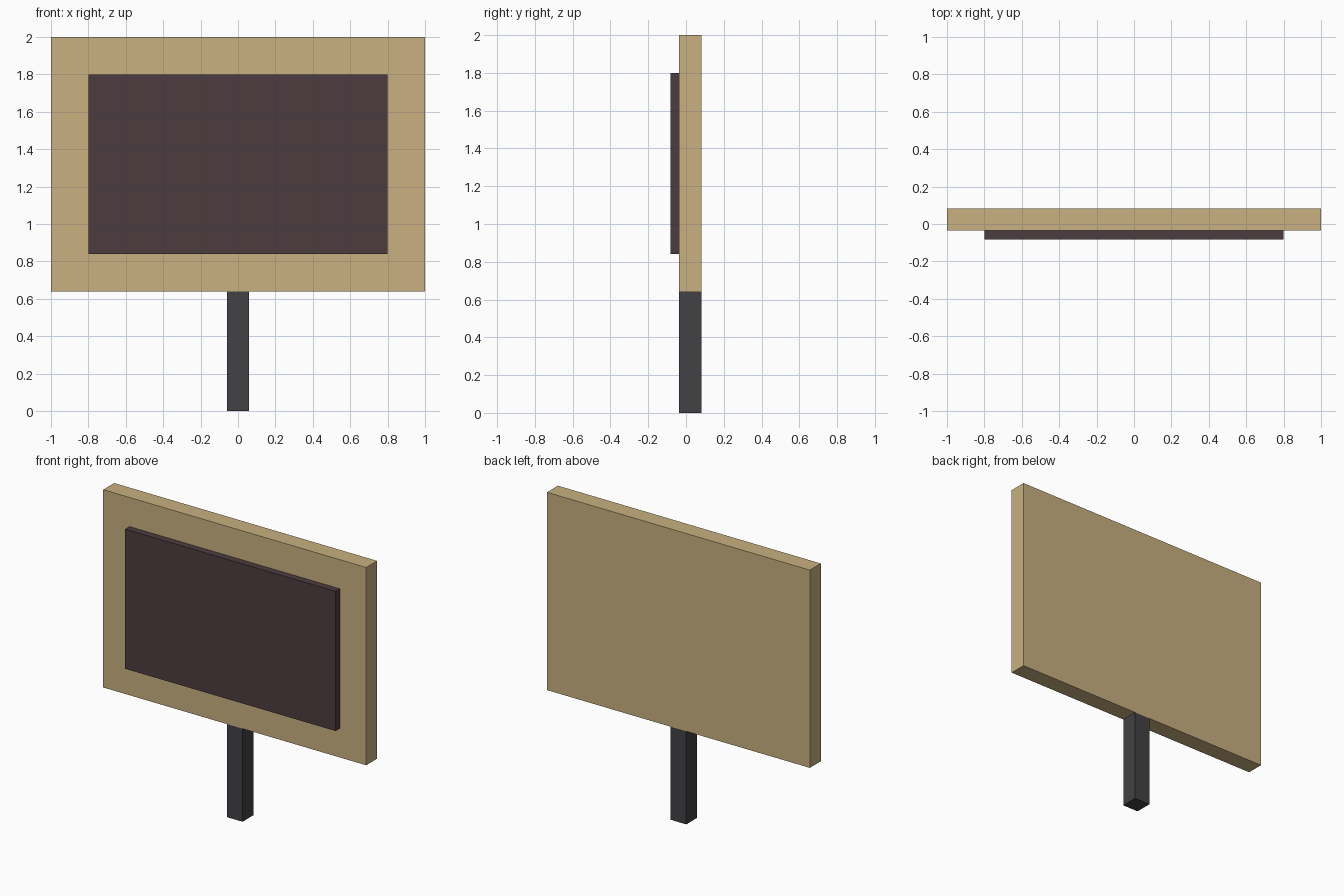
import bpy
import bmesh
from mathutils import Vector

if "Cube" in bpy.data.objects:
    bpy.data.objects.remove(bpy.data.objects["Cube"])


def material(name, colour):
    mat = bpy.data.materials.new(name)
    mat.diffuse_color = (*colour, 1.0)
    mat.use_nodes = True
    mat.node_tree.nodes["Principled BSDF"].inputs["Base Color"].default_value = mat.diffuse_color
    return mat


def box(name, low, high, mat):
    """Axis-aligned box between two corners."""
    low, high = Vector(low), Vector(high)
    bm = bmesh.new()
    bmesh.ops.create_cube(bm, size=1.0)
    bmesh.ops.scale(bm, vec=high - low, verts=bm.verts)
    mesh = bpy.data.meshes.new(name)
    bm.to_mesh(mesh)
    bm.free()
    mesh.materials.append(mat)
    obj = bpy.data.objects.new(name, mesh)
    obj.location = (low + high) / 2
    bpy.context.collection.objects.link(obj)
    return obj


wood = material("pale_wood", (0.58, 0.44, 0.22))
dark = material("dark_panel", (0.073, 0.045, 0.05))
metal = material("dark_metal", (0.054, 0.054, 0.06))

FRONT, JOIN, BACK = -0.083, -0.036, 0.083

# Sign board
box("sign_board", (-1, JOIN, 0.64), (1, BACK, 2), wood)
# Raised panel on the front face
box("front_panel", (-0.8, FRONT, 0.84), (0.8, JOIN, 1.8), dark)
# Square post under the board
box("post", (-0.06, JOIN, 0), (0.06, BACK, 0.64), metal)
